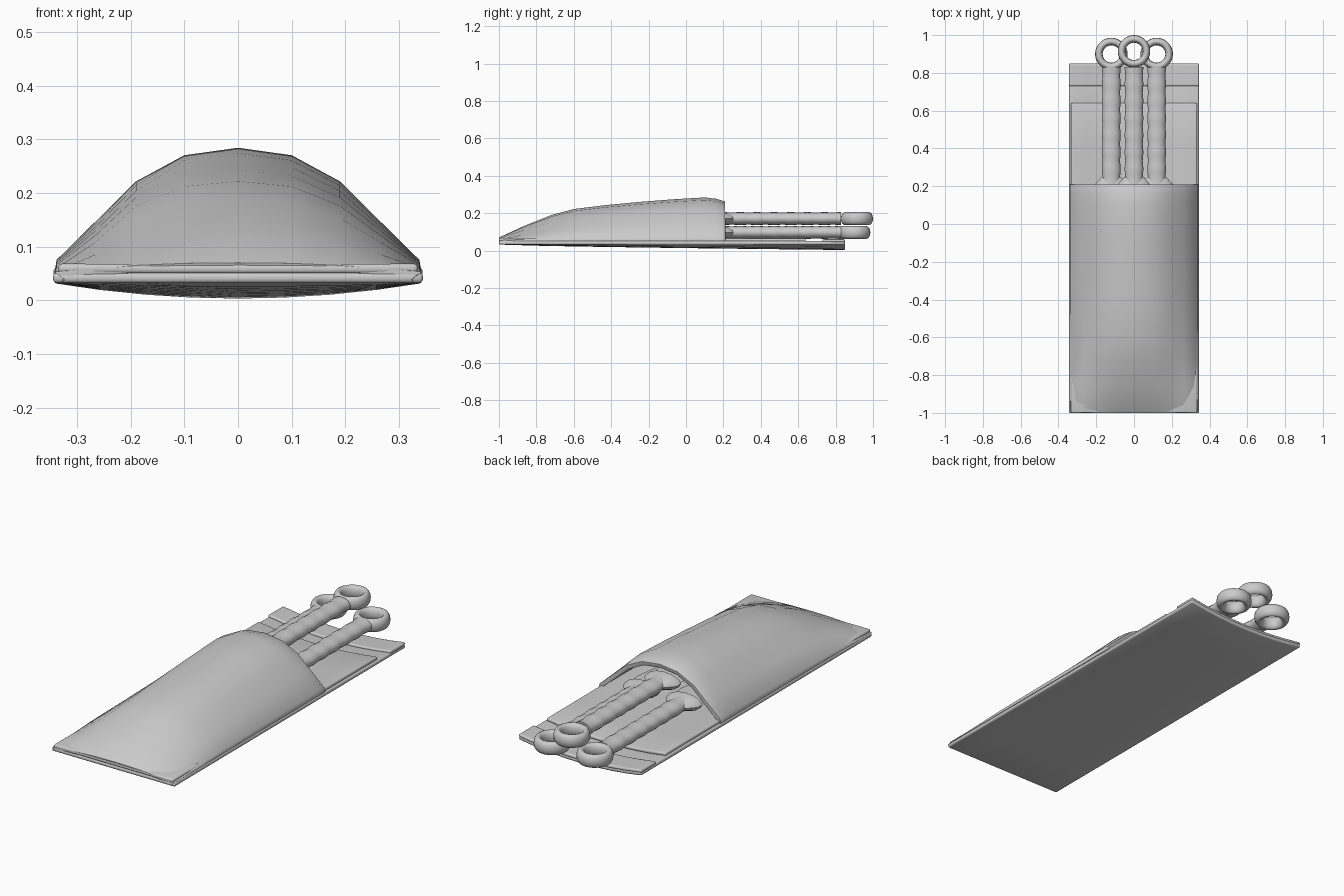
import bpy, bmesh, math
from mathutils import Matrix

if "Cube" in bpy.data.objects:
    bpy.data.objects.remove(bpy.data.objects["Cube"])


def finish(obj, angle=40):
    bpy.ops.object.select_all(action='DESELECT')
    obj.select_set(True)
    bpy.context.view_layer.objects.active = obj
    bpy.ops.object.shade_smooth_by_angle(angle=math.radians(angle))


def new_object(name, bm):
    me = bpy.data.meshes.new(name)
    bm.to_mesh(me)
    bm.free()
    obj = bpy.data.objects.new(name, me)
    bpy.context.collection.objects.link(obj)
    return obj


def sheet(name, rows, thickness, offset, bevel):
    """Lofted surface, thickened and with rounded edges."""
    bm = bmesh.new()
    grid = [[bm.verts.new(p) for p in row] for row in rows]
    for r0, r1 in zip(grid, grid[1:]):
        for j in range(len(r0) - 1):
            bm.faces.new((r0[j], r0[j + 1], r1[j + 1], r1[j]))
    obj = new_object(name, bm)
    sol = obj.modifiers.new("thickness", 'SOLIDIFY')
    sol.thickness, sol.offset = thickness, offset
    bev = obj.modifiers.new("round_edges", 'BEVEL')
    bev.width, bev.segments = bevel, 3
    bev.limit_method, bev.angle_limit = 'ANGLE', math.radians(50)
    finish(obj, 45)
    return obj


def revolve(name, profile, x, z, sx, sz, sides, turn=0.0):
    """Closed stack of rings along y; profile holds (y, radius)."""
    bm = bmesh.new()
    rings = []
    for y, r in profile:
        rings.append([bm.verts.new((x + sx * r * math.cos(a), y, z + sz * r * math.sin(a)))
                      for a in [turn + 2 * math.pi * k / sides for k in range(sides)]])
    for a, b in zip(rings, rings[1:]):
        for k in range(sides):
            n = (k + 1) % sides
            bm.faces.new((a[k], b[k], b[n], a[n]))
    bm.faces.new(rings[0])
    bm.faces.new(rings[-1][::-1])
    bmesh.ops.recalc_face_normals(bm, faces=bm.faces)
    obj = new_object(name, bm)
    finish(obj)
    return obj


def ring(name, x, y, z, major, minor, sz):
    bpy.ops.mesh.primitive_torus_add(major_radius=major, minor_radius=minor,
                                     major_segments=28, minor_segments=12)
    obj = bpy.context.object
    obj.name = name
    obj.data.transform(Matrix.Translation((x, y, z)) @ Matrix.Diagonal((1, 1, sz, 1)))
    finish(obj, 80)


# Backing: gently bowed sheets that follow the same underside
def belly(x, y):
    t = ((y + 1) / 1.85) ** 0.7
    return 0.032 - 0.029 * t * (1 - (x / 0.345) ** 2)


def slab(name, y0, y1, half, lift, thick, bevel):
    rows = []
    for i in range(9):
        y = y0 + (y1 - y0) * i / 8
        rows.append([(half * j / 4, y, belly(half * j / 4, y) + lift) for j in range(-4, 5)])
    sheet(name, rows, thick, 1, bevel)


slab("back_panel", -1.0, 0.85, 0.345, 0.0, 0.02, 0.008)
slab("inner_panel", -1.0, 0.64, 0.335, 0.018, 0.018, 0.007)
slab("end_hem", 0.73, 0.85, 0.345, 0.014, 0.016, 0.007)

# Pocket: domed cover, open towards +y
half_section = [(0.342, 0.0), (0.338, 0.1), (0.265, 0.41), (0.19, 0.73), (0.1, 0.94)]
section = [(-x, f) for x, f in half_section] + [(0, 1)] + half_section[::-1]
spine = [(-1, 0.018), (-0.86, 0.082), (-0.72, 0.138), (-0.6, 0.17), (-0.43, 0.191),
         (-0.25, 0.208), (-0.07, 0.222), (0.1, 0.232), (0.16, 0.225), (0.21, 0.21)]
sheet("pocket_cover", [[(x, y, 0.052 + h * f) for x, f in section] for y, h in spine],
      0.022, -1, 0.008)

# Three throwing knives: wrapped grip, blade tucked in the pocket, ring pommel
for side, x, z, ring_y in (("left", -0.12, 0.097, 0.9), ("middle", 0, 0.171, 0.914),
                           ("right", 0.12, 0.097, 0.9)):
    grip = [(0.2 + 0.63 * k / 28, 0.048 + 0.002 * math.cos(math.pi * k / 2)) for k in range(29)]
    revolve(side + "_grip", grip, x, z, 1, 0.7, 16)
    revolve(side + "_collar", [(0.17, 0.092), (0.205, 0.09), (0.25, 0.05)], x, z, 1, 0.4, 12)
    revolve(side + "_blade", [(-0.52, 0.003), (0.08, 0.095), (0.19, 0.075)], x, z, 1, 0.25, 4)
    ring(side + "_ring", x, ring_y, z, 0.066, 0.02, 1.7)
